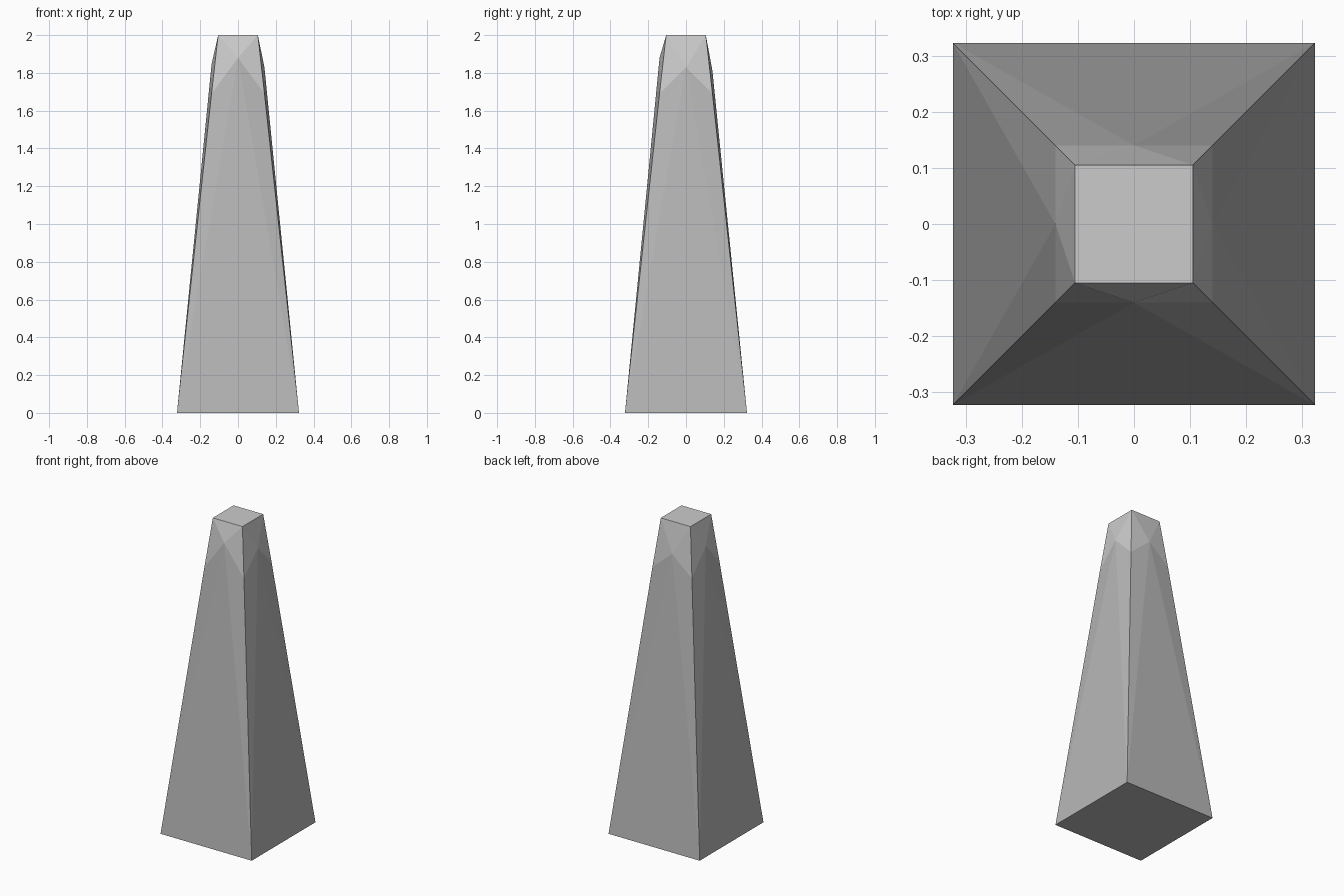
import bpy, bmesh

if "Cube" in bpy.data.objects:
    bpy.data.objects.remove(bpy.data.objects["Cube"])

BASE, SHOULDER, TOP = 0.323, 0.14, 0.105
CORNER_Z = 1.69
# Ridge peak heights: front, right, back, left
PEAKS = [1.88, 1.83, 1.81, 1.845]
# Corners and side midpoints, counter-clockwise from front left
DIRS = [(-1, -1), (0, -1), (1, -1), (1, 0), (1, 1), (0, 1), (-1, 1), (-1, 0)]


def grey(name, value):
    mat = bpy.data.materials.new(name)
    mat.diffuse_color = (value, value, value, 1)
    mat.use_nodes = True
    mat.node_tree.nodes["Principled BSDF"].inputs["Base Color"].default_value = mat.diffuse_color
    return mat


bm = bmesh.new()


def ring(half, heights):
    return [bm.verts.new((x * half, y * half, z))
            for (x, y), z in zip(DIRS, heights)]


# Square base, zigzag shoulder and square top
zigzag = [z for peak in PEAKS for z in (CORNER_Z, peak)]
base = ring(BASE, [0] * 8)
shoulder = ring(SHOULDER, zigzag)
top = ring(TOP, [2] * 8)


def band(low, high, slot):
    for i in range(8):
        j = (i + 1) % 8
        # Split each panel so the diagonals mirror about the ridge
        if i % 2 == 0:
            tris = [(low[i], low[j], high[j]), (low[i], high[j], high[i])]
            if slot:
                tris = [(low[i], low[j], high[i]), (low[j], high[j], high[i])]
        else:
            tris = [(low[i], low[j], high[i]), (low[j], high[j], high[i])]
            if slot:
                tris = [(low[i], low[j], high[j]), (low[i], high[j], high[i])]
        for tri in tris:
            bm.faces.new(tri).material_index = slot


# Dark shaft, light tip and the two end caps
band(base, shoulder, 0)
band(shoulder, top, 1)
bm.faces.new(base[::-1]).material_index = 0
bm.faces.new(top).material_index = 1
bmesh.ops.recalc_face_normals(bm, faces=bm.faces)

mesh = bpy.data.meshes.new("tapered_post")
bm.to_mesh(mesh)
bm.free()
mesh.materials.append(grey("shaft_grey", 0.48))
mesh.materials.append(grey("tip_grey", 0.8))
bpy.context.collection.objects.link(bpy.data.objects.new("tapered_post", mesh))
